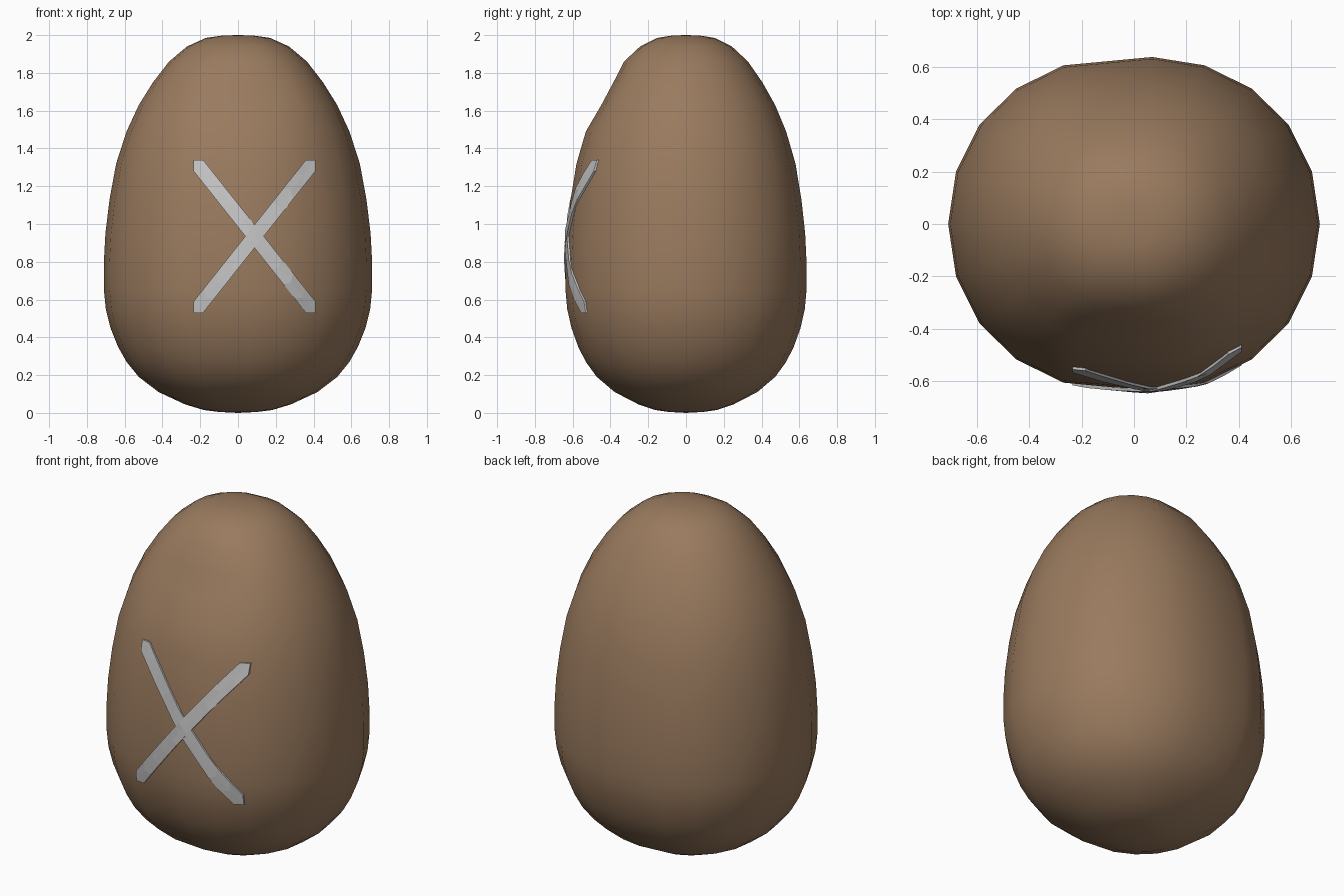
import bpy, bmesh
from mathutils import Vector
from mathutils.bvhtree import BVHTree

if "Cube" in bpy.data.objects:
    bpy.data.objects.remove(bpy.data.objects["Cube"])


def material(name, col):
    m = bpy.data.materials.new(name)
    m.diffuse_color = (*col, 1)
    m.use_nodes = True
    m.node_tree.nodes["Principled BSDF"].inputs["Base Color"].default_value = m.diffuse_color
    return m


def make(name, bm, mat):
    bmesh.ops.recalc_face_normals(bm, faces=bm.faces)
    me = bpy.data.meshes.new(name)
    bm.to_mesh(me)
    me.materials.append(mat)
    ob = bpy.data.objects.new(name, me)
    bpy.context.collection.objects.link(ob)
    return ob


brown = material("egg brown", (0.32, 0.195, 0.112))
grey = material("cross grey", (0.56, 0.56, 0.56))

# Egg body: half-width at each height, and a slightly uneven 20-sided section
profile = [(.005, .10), (.015, .18), (.045, .28), (.11, .42), (.19, .525), (.27, .59),
           (.35, .635), (.45, .675), (.55, .70), (.65, .71), (.80, .71), (.95, .702),
           (1.13, .68), (1.32, .645), (1.49, .59), (1.63, .525), (1.75, .45),
           (1.86, .365), (1.94, .27), (1.985, .17), (1.998, .08)]
quarter = [(.71, 0), (.68, .2), (.59, .38), (.45, .517), (.27, .606)]
back = quarter + [(.07, .638)] + [(-x, y) for x, y in reversed(quarter)]
section = back + [(x, -y) for x, y in reversed(back[1:-1])]
n = len(section)

egg = bmesh.new()
rings = []
for z, w in profile:
    ring = []
    for x, y in section:
        s = w / .71
        # slight flattening of the upper front
        flat = .95 if y < -.6 and 1.6 < z < 1.8 else 1.0
        ring.append(egg.verts.new((x * s, y * s * flat, z)))
    rings.append(ring)
for a, b in zip(rings, rings[1:]):
    for i in range(n):
        j = (i + 1) % n
        egg.faces.new((a[i], a[j], b[j], b[i]))
for ring, z in ((rings[0], 0), (rings[-1], 2)):
    pole = egg.verts.new((0, 0, z))
    for i in range(n):
        egg.faces.new((ring[i], ring[(i + 1) % n], pole))
for f in egg.faces:
    f.smooth = True
tree = BVHTree.FromBMesh(egg)
make("egg_body", egg, brown)


# Two crossing bands laid over the front surface, with pointed ends
def lay(x, z, lift):
    hit, nor, _, _ = tree.ray_cast(Vector((x, -3, z)), Vector((0, 1, 0)))
    return hit + Vector((0, -lift, 0))


def band(name, z0, z1, lift):
    x0, x1 = -.235, .41
    sz = 1 if z1 > z0 else -1
    dx, dz = .05, .06 * sz
    steps = 10
    bm = bmesh.new()
    layers = []
    for off in (lift, -.03):
        rows = []
        for i in range(steps + 1):
            t = i / steps
            lerp = lambda a, b: a + (b - a) * t
            pts = [(lerp(x0, x1 - dx), lerp(z0 + dz, z1)),
                   (lerp(x0, x1), lerp(z0, z1)),
                   (lerp(x0 + dx, x1), lerp(z0, z1 - dz))]
            rows.append([bm.verts.new(lay(x, z, off)) for x, z in pts])
        layers.append(rows)
        for a, b in zip(rows, rows[1:]):
            for k in (0, 1):
                bm.faces.new((a[k], a[k + 1], b[k + 1], b[k]))
    top, low = layers

    # side walls around the outline
    def outline(r):
        return [q[0] for q in r] + [r[-1][1]] + [q[2] for q in reversed(r)] + [r[0][1]]
    a, b = outline(top), outline(low)
    for i in range(len(a)):
        j = (i + 1) % len(a)
        bm.faces.new((a[i], a[j], b[j], b[i]))
    make(name, bm, grey)


band("cross_band_rising", .53, 1.34, .012)
band("cross_band_falling", 1.34, .53, .010)
